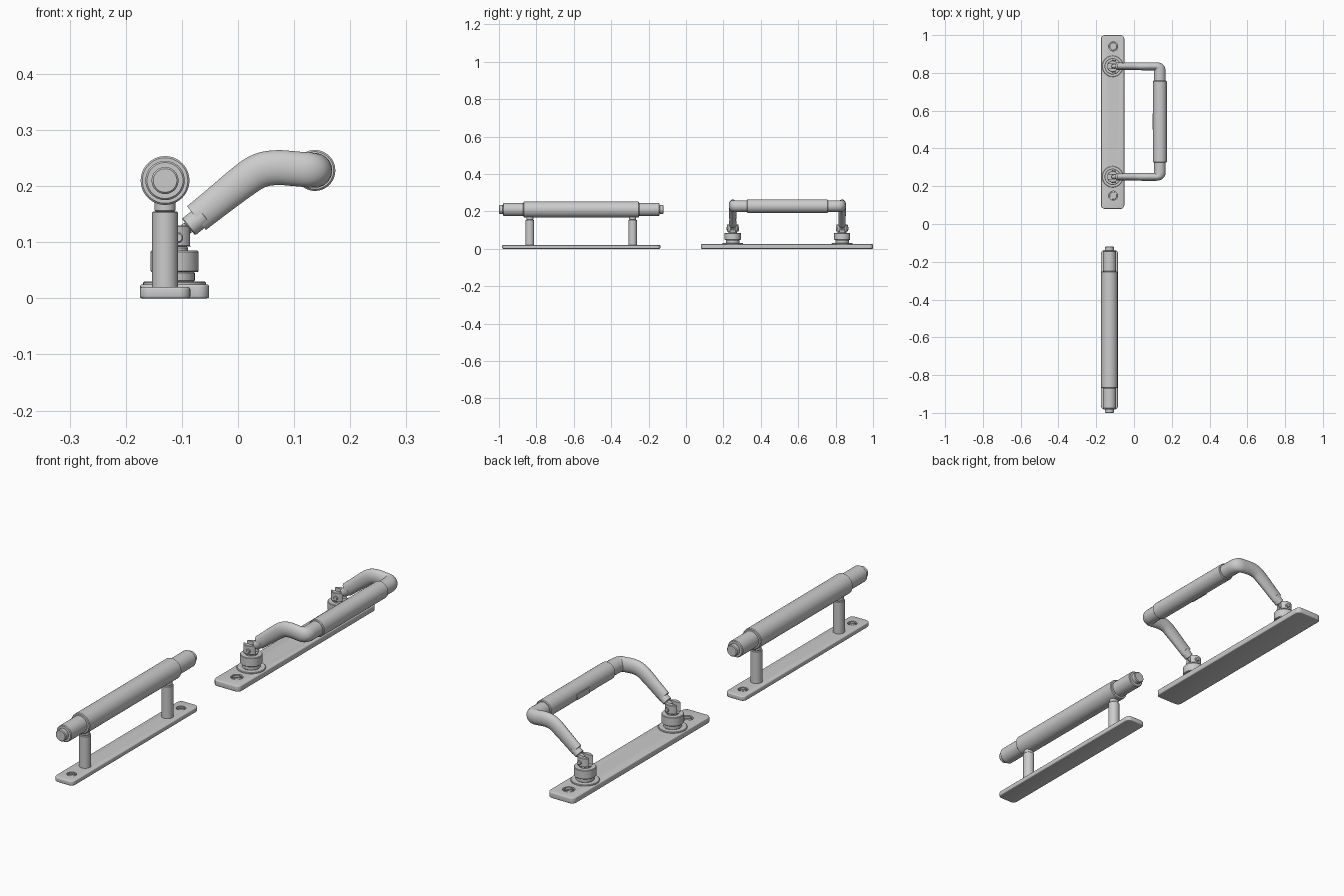
import bpy, bmesh, math
from mathutils import Vector

if "Cube" in bpy.data.objects:
    bpy.data.objects.remove(bpy.data.objects["Cube"])


def finish(name, bm, loc=(0, 0, 0), rot=(0, 0, 0)):
    bmesh.ops.recalc_face_normals(bm, faces=bm.faces)
    me = bpy.data.meshes.new(name)
    bm.to_mesh(me)
    bm.free()
    ob = bpy.data.objects.new(name, me)
    bpy.context.collection.objects.link(ob)
    ob.location, ob.rotation_euler = loc, rot
    smooth(ob)
    return ob


def smooth(ob):
    bpy.ops.object.select_all(action='DESELECT')
    bpy.context.view_layer.objects.active = ob
    ob.select_set(True)
    bpy.ops.object.shade_smooth_by_angle(angle=math.radians(32))


def turned(name, steps, loc=(0, 0, 0), rot=(0, 0, 0), c=0.002, n=40):
    """Turned part: stacked (radius, start, end) steps with chamfered rims."""
    prof = [(0, steps[0][1])]
    for r, a, b in steps:
        prof += [(r - c, a), (r, a + c), (r, b - c), (r - c, b)]
    prof.append((0, steps[-1][2]))
    bm = bmesh.new()
    vs = [bm.verts.new((r, 0, z)) for r, z in prof]
    es = [bm.edges.new(p) for p in zip(vs, vs[1:])]
    bmesh.ops.spin(bm, geom=vs + es, axis=(0, 0, 1), cent=(0, 0, 0),
                   angle=2 * math.pi, steps=n, use_merge=True)
    bmesh.ops.remove_doubles(bm, verts=bm.verts, dist=1e-5)
    return finish(name, bm, loc, rot)


def box(name, size, loc, corner=0, edge=0, rot=(0, 0, 0)):
    bm = bmesh.new()
    bmesh.ops.create_cube(bm, size=1)
    bmesh.ops.scale(bm, vec=size, verts=bm.verts)
    if corner:
        up = [e for e in bm.edges
              if abs(e.verts[0].co.z - e.verts[1].co.z) > 1e-4]
        bmesh.ops.bevel(bm, geom=up, offset=corner, segments=6,
                        profile=0.5, affect='EDGES')
    if edge:
        rim = [e for e in bm.edges
               if abs(e.verts[0].co.z - e.verts[1].co.z) < 1e-6]
        bmesh.ops.bevel(bm, geom=rim, offset=edge, segments=3,
                        profile=0.5, affect='EDGES')
    return finish(name, bm, loc, rot)


def cut(ob, cutter):
    bpy.context.view_layer.update()
    m = ob.modifiers.new("cut", 'BOOLEAN')
    m.object, m.operation, m.solver = cutter, 'DIFFERENCE', 'EXACT'
    bpy.context.view_layer.objects.active = ob
    bpy.ops.object.modifier_apply(modifier=m.name)
    bpy.data.objects.remove(cutter)
    smooth(ob)


def screw(plate, x, y, top, r):
    """Recessed slotted screw set into a plate."""
    cut(plate, turned("pocket", [(r, -0.009, 0.01)], (x, y, top), c=0.0001))
    head = turned("screw", [(r * 0.85, -0.009, -0.002)], (x, y, top))
    cut(head, box("slot", (r * 0.35, r * 3, 0.008), (x, y, top - 0.002),
                  rot=(0, 0, -math.pi / 4)))


# ---- straight bar handle ----
BX, BY, BZ = -0.13, -0.56, 0.21
plate = box("bar_back_plate", (0.09, 0.845, 0.02), (BX, BY, 0.01), 0.02, 0.004)
for s in (-1, 1):
    screw(plate, BX, BY + s * 0.365, 0.02, 0.019)
    turned("bar_post", [(0.023, 0.015, 0.155), (0.019, 0.155, 0.19)],
           (BX, BY + s * 0.275, 0))
turned("bar_grip", [(0.024, -0.44, -0.418), (0.035, -0.418, -0.308),
                    (0.0435, -0.308, 0.308), (0.035, 0.308, 0.418),
                    (0.024, 0.418, 0.44)],
       (BX, BY, BZ), (-math.pi / 2, 0, 0), c=0.003, n=48)

# ---- hinged loop handle ----
HX, HY, HALF = -0.113, 0.5425, 0.2925
plate = box("loop_back_plate", (0.123, 0.92, 0.025), (HX, 0.54, 0.0125),
            0.02, 0.004)
for s in (-1, 1):
    screw(plate, -0.11, 0.545 + s * 0.395, 0.025, 0.024)
    y = HY + s * HALF
    # swivel base
    turned("swivel_base", [(0.056, 0.022, 0.030), (0.036, 0.030, 0.047),
                           (0.043, 0.047, 0.085)], (HX, y, 0))
    # slotted fork and hinge pin
    fork = turned("hinge_fork", [(0.024, 0.083, 0.092), (0.030, 0.092, 0.130)],
                  (HX, y, 0))
    cut(fork, box("fork_slot", (0.1, 0.024, 0.05), (HX, y, 0.118)))
    turned("hinge_pin", [(0.009, -0.034, 0.034)], (HX + 0.006, y, 0.108),
           (math.pi / 2, 0, 0))
    # neck and collar between hinge and loop
    d = Vector((0.78, 0, 0.62))
    turned("hinge_neck", [(0.011, -0.008, 0.024), (0.019, 0.024, 0.06)],
           (HX + 0.006, y, 0.112), d.to_track_quat('Z', 'Y').to_euler())

# loop tube, slightly flattened sideways
FLAT = 0.68
leg = [(-0.074, 0.143, 0.87), (-0.035, 0.174, 0.9), (0.006, 0.207, 0.97),
       (0.037, 0.229, 1), (0.07, 0.234, 1), (0.10, 0.231, 1), (0.137, 0.228, 1)]
h = HALF / FLAT
pts = [(x, -h, z, r) for x, z, r in leg] + [(0.137, -h + 0.09, 0.228, 1)]
pts += [(x, -y, z, r) for x, y, z, r in reversed(pts)]
cu = bpy.data.curves.new("loop_path", 'CURVE')
cu.dimensions = '3D'
cu.bevel_depth, cu.bevel_resolution, cu.use_fill_caps = 0.031, 8, True
sp = cu.splines.new('NURBS')
sp.points.add(len(pts) - 1)
for p, (x, y, z, r) in zip(sp.points, pts):
    p.co, p.radius = (x, y, z, 1), r
sp.order_u, sp.use_endpoint_u, sp.resolution_u = 3, True, 8
tmp = bpy.data.objects.new("loop_path", cu)
bpy.context.collection.objects.link(tmp)
dg = bpy.context.evaluated_depsgraph_get()
me = bpy.data.meshes.new_from_object(tmp.evaluated_get(dg))
bpy.data.objects.remove(tmp)
loop = bpy.data.objects.new("loop_tube", me)
bpy.context.collection.objects.link(loop)
loop.location.y, loop.scale.y = HY, FLAT
smooth(loop)

# grip sleeve and the small pad on its inner side
turned("loop_grip", [(0.0365, -0.216, 0.216)], (0.137, HY, 0.228),
       (-math.pi / 2, 0, 0), c=0.003, n=48)
box("grip_pad", (0.012, 0.085, 0.025), (0.104, HY, 0.222), edge=0.002)
